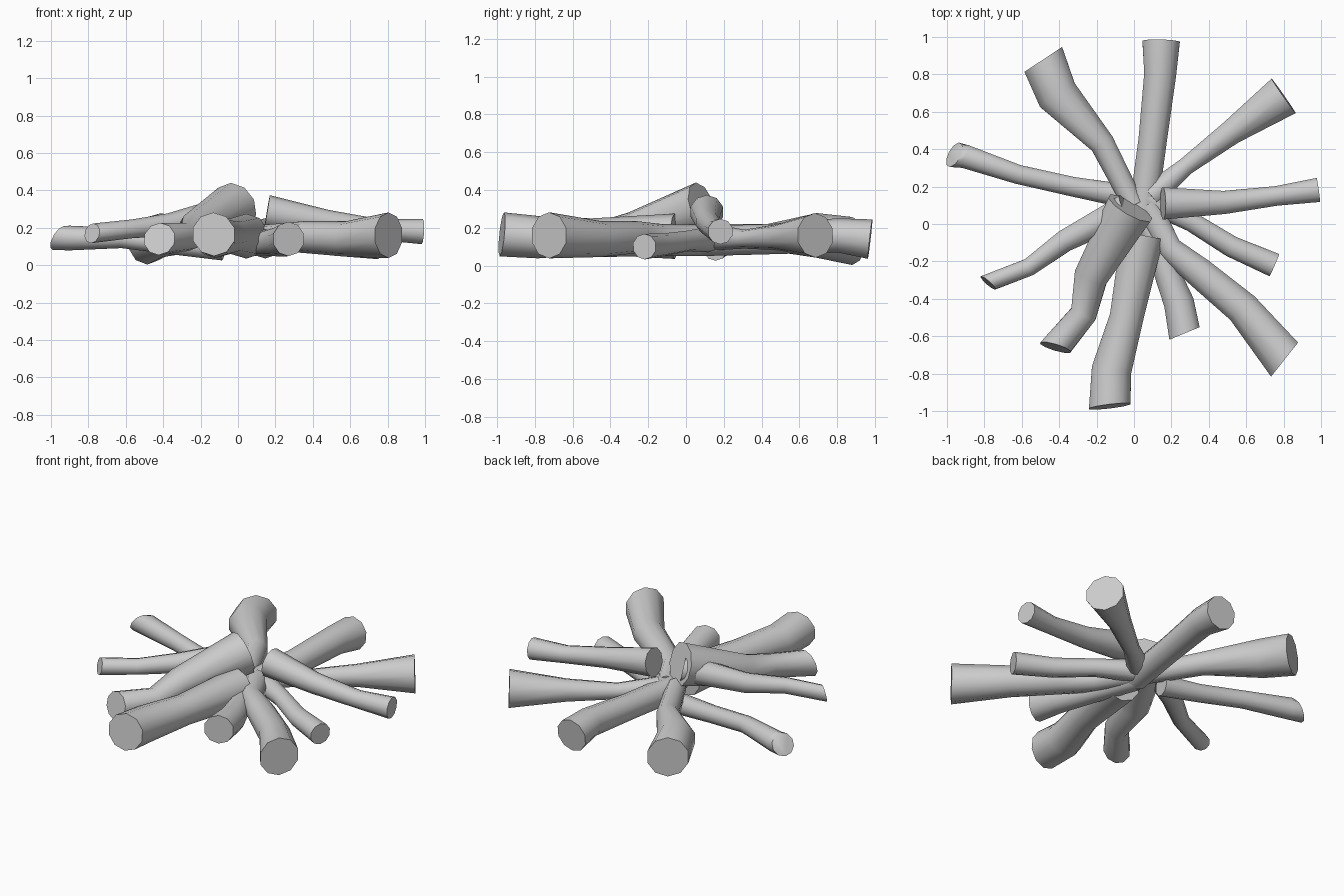
import bpy, bmesh, math
from mathutils import Vector

if "Cube" in bpy.data.objects:
    bpy.data.objects.remove(bpy.data.objects["Cube"])

SIDES = 10


def branch(name, pts, cut=None):
    """Crooked log: pts are (x, y, z, radius) rings from hub to tip; cut is the facing of the sawn tip."""
    bm = bmesh.new()
    path = [Vector(p[:3]) for p in pts]
    last = len(path) - 1
    rings = []
    for i, p in enumerate(path):
        d = (path[min(i + 1, last)] - path[max(i - 1, 0)]).normalized()
        if cut and i == last:
            d = Vector(cut).normalized()
        side = d.cross(Vector((0, 0, 1))).normalized()
        up = side.cross(d)
        ring = []
        for k in range(SIDES):
            a = 2 * math.pi * (k + 0.5) / SIDES
            ring.append(bm.verts.new(p + pts[i][3] * (side * math.cos(a) + up * math.sin(a))))
        rings.append(ring)
    for a, b in zip(rings, rings[1:]):
        for k in range(SIDES):
            n = (k + 1) % SIDES
            bm.faces.new((a[k], a[n], b[n], b[k]))
    bm.faces.new(rings[0])
    bm.faces.new(rings[-1])
    bmesh.ops.recalc_face_normals(bm, faces=bm.faces)
    me = bpy.data.meshes.new(name)
    bm.to_mesh(me)
    bm.free()
    ob = bpy.data.objects.new(name, me)
    bpy.context.collection.objects.link(ob)
    bpy.context.view_layer.objects.active = ob
    ob.select_set(True)
    bpy.ops.object.shade_smooth_by_angle(angle=math.radians(50))
    ob.select_set(False)


# Logs fanned around the hub
branch("back_left_log", [(0.0, 0.10, .16, .06), (-.17, .43, .15, .07),
                         (-.41, .69, .16, .118), (-.485, .88, .13, .127)], (-.55, .83, 0))
branch("back_log", [(.05, .08, .13, .08), (.10, .45, .14, .08),
                    (.14, .80, .16, .09), (.145, .975, .14, .105)])
branch("back_right_log", [(.09, .15, .15, .07), (.28, .31, .14, .05),
                          (.52, .49, .15, .07), (.80, .685, .16, .118)])
branch("right_log", [(.155, .11, .285, .09), (.48, .115, .23, .065),
                     (.76, .15, .19, .055), (.985, .182, .18, .068)])
branch("right_front_log", [(.06, .14, .14, .07), (.31, .01, .13, .055),
                           (.52, -.12, .11, .06), (.75, -.22, .10, .068)])
branch("front_right_log", [(.07, .10, .14, .075), (.19, -.13, .15, .07),
                           (.35, -.26, .15, .085), (.58, -.45, .14, .095),
                           (.805, -.725, .16, .122)], (.78, -.62, 0))
branch("front_short_log", [(.05, .08, .12, .07), (.16, -.22, .12, .07),
                           (.24, -.42, .13, .085), (.27, -.585, .14, .092)], (.38, -.92, 0))
branch("front_log", [(.045, -.06, .155, .12), (-.04, -.5, .155, .095),
                     (-.12, -.78, .15, .112), (-.13, -.975, .165, .117)], (.12, -1, .1))
# Log leaning on top of the pile
branch("top_leaning_log", [(-.02, .085, .31, .135), (-.23, -.28, .19, .095),
                           (-.27, -.48, .15, .075), (-.42, -.66, .14, .088)], (-.28, -.94, .2))
branch("left_front_log", [(-.04, .08, .29, .085), (-.37, -.09, .215, .062),
                          (-.56, -.23, .195, .05), (-.78, -.315, .17, .054)], (-.66, -.75, .2))
branch("left_log", [(-.08, .155, .09, .065), (-.33, .20, .11, .055),
                    (-.62, .265, .145, .054), (-.90, .36, .145, .066),
                    (-.96, .37, .145, .072)], (-.85, .45, .5))
